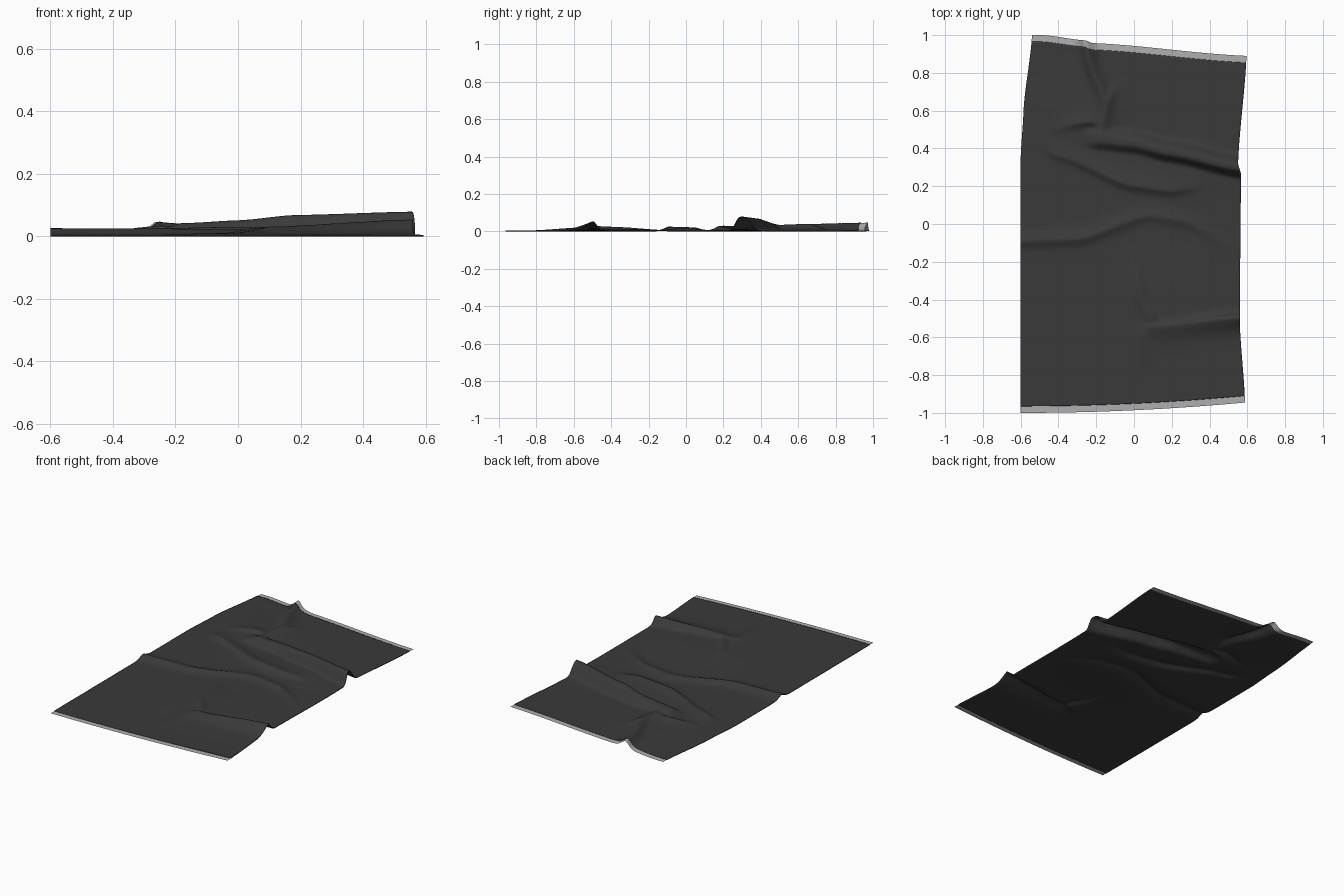
import bpy, math

cube = bpy.data.objects.get("Cube")
if cube:
    bpy.data.objects.remove(cube)


def material(name, value):
    mat = bpy.data.materials.new(name)
    mat.use_nodes = True
    colour = (value, value, value, 1)
    mat.diffuse_color = colour
    shader = mat.node_tree.nodes["Principled BSDF"]
    shader.inputs["Base Color"].default_value = colour
    shader.inputs["Roughness"].default_value = 0.9
    return mat


def along(points, u):
    """Gently eased interpolation of rows keyed by their first value."""
    if u <= points[0][0]:
        return points[0][1:]
    for start, end in zip(points, points[1:]):
        if u <= end[0]:
            t = (u - start[0]) / (end[0] - start[0])
            t = 0.5 * t + 0.5 * t * t * (3 - 2 * t)
            return [p + (q - p) * t for p, q in zip(start[1:], end[1:])]
    return points[-1][1:]


def bell(distance, width, sharpness=2):
    return math.exp(-abs(distance / width) ** sharpness)


# Side edges of the rug, as rows of (y, x)
def left_edge(y):
    return along([(0.35, -0.6), (0.6, -0.585), (1, -0.54)], y)[0]


def right_edge(y):
    return along([(-0.95, 0.588), (-0.52, 0.56), (0.26, 0.566),
                  (0.32, 0.551), (0.9, 0.596)], y)[0]


# Front and back edges of the rug
def front_end(x):
    return -1 + 0.055 * ((x + 0.6) / 1.2) ** 2


def back_end(x):
    return along([(-0.54, 1), (-0.3, 0.972), (-0.26, 0.958), (0.6, 0.89)], x)[0]


folds = []


def add_fold(runs_along, below, above, points, sharpness=1.7):
    """One crease: width on either side, and rows of (position, centre, height)."""
    folds.append((runs_along, below, above, points, sharpness))


# Large boxy fold that reaches the right edge
add_fold("x", 0.04, 0.055, [(-0.28, 0.45, 0), (-0.18, 0.445, 0.035), (0, 0.425, 0.046),
                            (0.18, 0.38, 0.063), (0.56, 0.298, 0.074)], sharpness=3)
# Fold near the front at the right edge
add_fold("x", 0.06, 0.026, [(0.02, -0.56, 0), (0.1, -0.545, 0.022), (0.56, -0.495, 0.049)])
# Long wave across the middle
add_fold("x", 0.035, 0.04, [(-0.6, -0.09, 0.021), (-0.3, -0.08, 0.02), (0.08, 0.045, 0.016),
                            (0.25, 0.02, 0.016), (0.56, -0.14, 0)])
# Slanting wave behind it
add_fold("x", 0.026, 0.055, [(-0.5, 0.41, 0), (-0.4, 0.36, 0.016), (0, 0.2, 0.023),
                             (0.2, 0.175, 0.02), (0.38, 0.2, 0)])
# Crumple on the left of the large fold
add_fold("x", 0.022, 0.045, [(-0.46, 0.5, 0), (-0.24, 0.54, 0.024), (-0.12, 0.52, 0)])
# Fold running out through the back end, with a short branch
add_fold("y", 0.035, 0.042, [(0.4, -0.19, 0), (0.5, -0.17, 0.025), (0.62, -0.15, 0.03),
                             (0.88, -0.24, 0.04), (1, -0.265, 0.046)])
add_fold("y", 0.04, 0.03, [(0.55, -0.17, 0), (0.66, -0.13, 0.026), (0.76, -0.1, 0)])
# Creases where the front fold dies out
add_fold("y", 0.035, 0.03, [(-0.62, 0.14, 0), (-0.5, 0.09, 0.02), (-0.38, 0.03, 0.014),
                            (-0.12, 0, 0)])
add_fold("y", 0.04, 0.04, [(-0.82, 0.04, 0), (-0.58, 0.05, 0.012), (-0.46, 0.1, 0)])


def height(x, y):
    """Folds blended together, plus broad swells on the flatter cloth."""
    total = 0
    for runs_along, below, above, points, sharpness in folds:
        u, v = (x, y) if runs_along == "x" else (y, x)
        centre, top = along(points, u)
        offset = v - centre
        total += (top * bell(offset, above if offset > 0 else below, sharpness)) ** 3
    lift = total ** (1 / 3)
    swell = 0.012 * bell(x + 0.25, 0.25) * bell(y - 0.6, 0.2)
    swell += 0.009 * bell(x - 0.2, 0.35) * (bell(y - 0.27, 0.12) + bell(y + 0.4, 0.25))
    return lift + swell * max(0, 1 - lift / 0.05)


def sheet(name, columns, rows, low_end, high_end, mat, clearance):
    """Grid between two end curves, draped over the folds."""
    verts, faces = [], []
    for j in range(rows + 1):
        for i in range(columns + 1):
            s, t = i / columns, j / rows
            guess = -0.6 + 1.2 * s
            y = low_end(guess) * (1 - t) + high_end(guess) * t
            x = left_edge(y) * (1 - s) + right_edge(y) * s
            verts.append((x, y, clearance + height(x, y)))
    step = columns + 1
    for j in range(rows):
        for i in range(columns):
            a = j * step + i
            faces.append((a, a + 1, a + step + 1, a + step))
    mesh = bpy.data.meshes.new(name)
    mesh.from_pydata(verts, [], faces)
    mesh.materials.append(mat)
    obj = bpy.data.objects.new(name, mesh)
    bpy.context.collection.objects.link(obj)
    bpy.ops.object.select_all(action="DESELECT")
    obj.select_set(True)
    bpy.context.view_layer.objects.active = obj
    bpy.ops.object.shade_smooth_by_angle(angle=math.radians(50))
    return obj


charcoal = material("charcoal cloth", 0.042)
light_grey = material("light grey fringe", 0.43)
strip = 0.035


def body_front(x):
    return front_end(x) + strip


def body_back(x):
    return back_end(x) - strip


# Woven body with a little thickness
body = sheet("rug_body", 120, 240, body_front, body_back, charcoal, 0.005)
thick = body.modifiers.new("thickness", "SOLIDIFY")
thick.thickness = 0.005
thick.offset = -1

# Thin fringe strips on both ends
sheet("front_fringe", 120, 4, front_end, body_front, light_grey, 0.002)
sheet("back_fringe", 120, 4, body_back, back_end, light_grey, 0.002)
